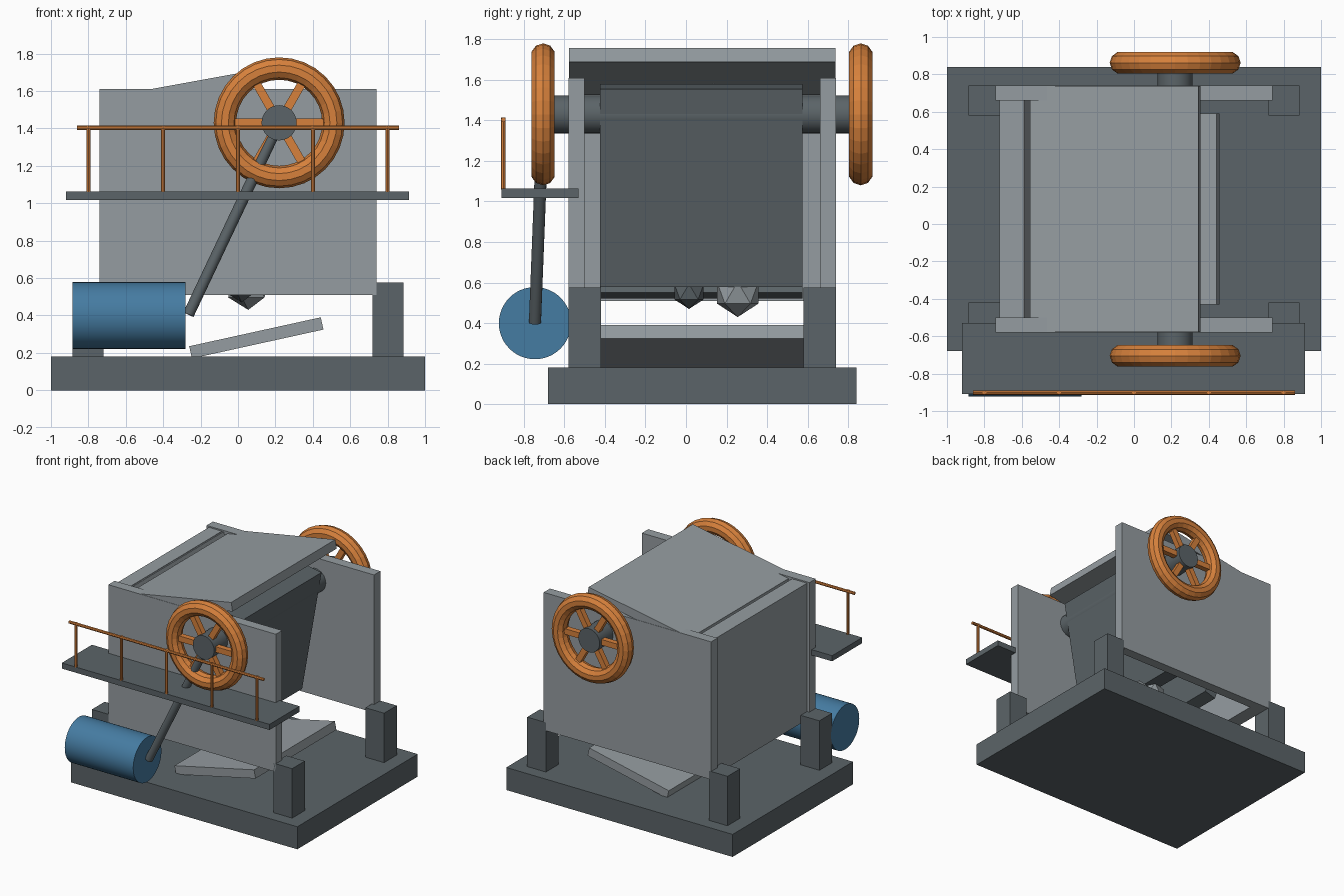
import bpy, math
from mathutils import Vector

if "Cube" in bpy.data.objects:
    bpy.data.objects.remove(bpy.data.objects["Cube"])


def material(name, rgb):
    m = bpy.data.materials.new(name)
    m.diffuse_color = (*rgb, 1)
    m.use_nodes = True
    m.node_tree.nodes["Principled BSDF"].inputs["Base Color"].default_value = m.diffuse_color
    return m


LIGHT = material("light_grey", (0.30, 0.335, 0.355))
DARK = material("dark_grey", (0.105, 0.127, 0.138))
ORANGE = material("orange", (0.68, 0.22, 0.045))
BLUE = material("blue", (0.06, 0.20, 0.36))


def finish(name, mat, smooth=False):
    ob = bpy.context.object
    ob.name = name
    ob.data.materials.append(mat)
    if smooth:
        bpy.ops.object.shade_smooth_by_angle(angle=math.radians(30))
    return ob


def slab(name, mat, centre, size, tilt=0):
    """Box of the given size, turned by tilt degrees about the y axis."""
    bpy.ops.mesh.primitive_cube_add(size=1, location=centre,
                                    rotation=(0, math.radians(tilt), 0))
    ob = finish(name, mat)
    ob.scale = size
    return ob


def box(name, mat, x, y, z):
    """Upright box from its (min, max) ranges."""
    r = (x, y, z)
    return slab(name, mat, [(a + b) / 2 for a, b in r], [b - a for a, b in r])


def rod(name, mat, p, q, radius, sides=32):
    """Cylinder between two points."""
    p, q = Vector(p), Vector(q)
    d = q - p
    bpy.ops.mesh.primitive_cylinder_add(
        vertices=sides, radius=radius, depth=d.length, location=(p + q) / 2,
        rotation=d.to_track_quat('Z', 'Y').to_euler())
    return finish(name, mat, True)


# Base and four legs
box("base", DARK, (-1, 1), (-0.68, 0.84), (0, 0.18))
for x in (-0.885, 0.72):
    for y in (-0.58, 0.58):
        box("leg", DARK, (x, x + 0.165), (y, y + 0.16), (0.18, 0.575))

# Housing: side walls, rear wall, sloped feed lip and roof
for y in (-0.58, 0.66):
    box("side_wall", LIGHT, (-0.74, 0.74), (y, y + 0.08), (0.51, 1.61))
box("rear_wall", LIGHT, (-0.72, -0.605), (-0.5, 0.66), (0.51, 1.6))
slab("feed_lip", LIGHT, (-0.573, 0.08, 1.48), (0.04, 1.16, 0.24), -17)
slab("roof", LIGHT, (-0.1, 0.08, 1.641), (0.915, 1.315, 0.07), -10.3)

# Crushing jaws
slab("moving_jaw", DARK, (0.176, 0.075, 1.08), (0.15, 1.0, 0.99), 10)
slab("fixed_jaw", DARK, (-0.42, 0.075, 1.0), (0.1, 1.0, 0.97), -17)

# Discharge chute
slab("chute", LIGHT, (0.098, 0.08, 0.28), (0.72, 1.02, 0.067), -12.4)

# Rocks falling through the chamber
for mat, loc, r in ((DARK, (0.02, 0.015, 0.555), 0.085),
                    (LIGHT, (0.055, 0.255, 0.55), 0.12),
                    (LIGHT, (-0.15, 0.135, 1.48), 0.105)):
    bpy.ops.mesh.primitive_ico_sphere_add(subdivisions=1, radius=r, location=loc)
    finish("rock", mat)

# Shaft and spoked flywheels
CX, CZ = 0.22, 1.43
rod("shaft", DARK, (CX, -0.75, CZ), (CX, 0.91, CZ), 0.094)
for y in (-0.705, 0.862):
    bpy.ops.mesh.primitive_torus_add(
        major_radius=0.29, minor_radius=0.06, major_segments=32,
        minor_segments=10, location=(CX, y, CZ), rotation=(math.pi / 2, 0, 0))
    finish("flywheel_rim", ORANGE)
    for k in range(3):
        slab("flywheel_spokes", ORANGE, (CX, y, CZ), (0.52, 0.045, 0.045), 60 * k)

# Motor and drive rod
rod("motor", BLUE, (-0.885, -0.745, 0.4), (-0.28, -0.745, 0.4), 0.178, 48)
rod("drive_rod", DARK, (-0.265, -0.745, 0.405), (0.22, -0.705, 1.43), 0.03, 16)

# Walkway with railing
box("walkway", DARK, (-0.92, 0.915), (-0.91, -0.53), (1.018, 1.063))
rod("handrail", ORANGE, (-0.86, -0.901, 1.403), (0.86, -0.901, 1.403), 0.012, 8)
for i in range(5):
    x = -0.8 + 0.4 * i
    rod("rail_post", ORANGE, (x, -0.901, 1.06), (x, -0.901, 1.415), 0.011, 8)
